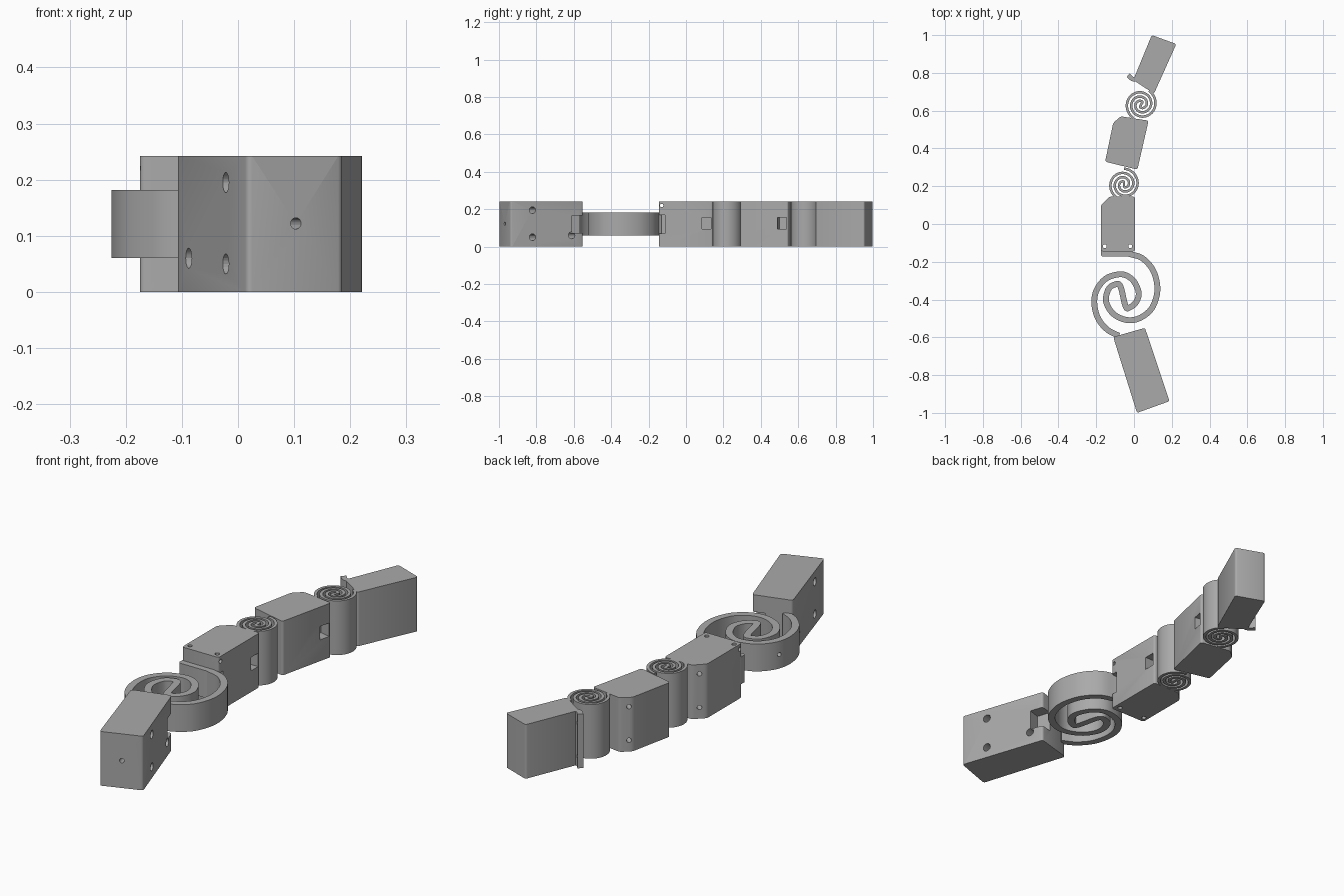
import bpy, bmesh
from math import sin, cos, pi, radians
from mathutils import Vector, Matrix

if "Cube" in bpy.data.objects:
    bpy.data.objects.remove(bpy.data.objects["Cube"], do_unlink=True)

H = 0.242            # full height of the blocks
LOW, HIGH = 0.06, 0.182   # height range of the large coil

grey = bpy.data.materials.new("mid_grey")
grey.use_nodes = True
grey.diffuse_color = (0.4, 0.4, 0.4, 1)
grey.node_tree.nodes["Principled BSDF"].inputs["Base Color"].default_value = (0.4, 0.4, 0.4, 1)


def make(name, bm, smooth=True):
    bmesh.ops.recalc_face_normals(bm, faces=bm.faces)
    mesh = bpy.data.meshes.new(name)
    bm.to_mesh(mesh)
    bm.free()
    mesh.materials.append(grey)
    obj = bpy.data.objects.new(name, mesh)
    bpy.context.collection.objects.link(obj)
    if smooth:
        shade(obj)
    return obj


def shade(obj):
    bpy.ops.object.select_all(action='DESELECT')
    obj.select_set(True)
    bpy.context.view_layer.objects.active = obj
    bpy.ops.object.shade_smooth_by_angle(angle=radians(35))


def block(name, outline, z0=0, z1=H, round_edge=0.01):
    """Extruded outline with softened vertical edges."""
    bm = bmesh.new()
    face = bm.faces.new([bm.verts.new((x, y, z0)) for x, y in outline])
    new = bmesh.ops.extrude_face_region(bm, geom=[face])["geom"]
    bmesh.ops.translate(bm, verts=[v for v in new if isinstance(v, bmesh.types.BMVert)],
                        vec=(0, 0, z1 - z0))
    upright = [e for e in bm.edges if abs(e.verts[0].co.z - e.verts[1].co.z) > 0.01]
    bmesh.ops.bevel(bm, geom=upright, offset=round_edge, segments=3, profile=0.5, affect='EDGES')
    return make(name, bm)


def smooth_path(points, steps=7):
    """Catmull-Rom curve through the points."""
    p = [Vector(q) for q in points]
    p = [2 * p[0] - p[1]] + p + [2 * p[-1] - p[-2]]
    path = []
    for a, b, c, d in zip(p, p[1:], p[2:], p[3:]):
        for i in range(steps):
            t = i / steps
            path.append(0.5 * (2 * b + (c - a) * t + (2 * a - 5 * b + 4 * c - d) * t * t
                               + (3 * b - a - 3 * c + d) * t ** 3))
    return path + [p[-2]]


def strip(name, path, width, z0=0, z1=H):
    """Upright band that follows a flat path."""
    bm = bmesh.new()
    rings = []
    for i, p in enumerate(path):
        along = (path[min(i + 1, len(path) - 1)] - path[max(i - 1, 0)]).normalized()
        side = Vector((-along.y, along.x)) * width / 2
        rings.append([bm.verts.new((q.x, q.y, z)) for q, z in
                      ((p + side, z0), (p - side, z0), (p - side, z1), (p + side, z1))])
    for r, s in zip(rings, rings[1:]):
        for k in range(4):
            n = (k + 1) % 4
            bm.faces.new((r[k], r[n], s[n], s[k]))
    bm.faces.new(rings[0])
    bm.faces.new(rings[-1])
    return make(name, bm)


def small_coil(name, cx, cy, start):
    """Two arms winding into an S at the centre."""
    n, turns = 110, 1.5
    arm = []
    for i in range(n + 1):
        t = i / n
        a = radians(start) - t * turns * 2 * pi
        arm.append(Vector((cos(a), sin(a))) * (0.083 - 0.069 * t))
    full = arm + [Vector((0, 0))] + [-v for v in reversed(arm)]
    return strip(name, [v + Vector((cx, cy)) for v in full], 0.013)


def cut(obj, bm):
    """Subtract a temporary solid from a part."""
    tool = make("cutter", bm, False)
    tool.hide_render = True
    mod = obj.modifiers.new("cut", 'BOOLEAN')
    mod.operation, mod.solver, mod.object = 'DIFFERENCE', 'EXACT', tool
    deps = bpy.context.evaluated_depsgraph_get()
    result = bpy.data.meshes.new_from_object(obj.evaluated_get(deps))
    obj.modifiers.clear()
    obj.data = result
    bpy.data.objects.remove(tool, do_unlink=True)
    shade(obj)


def drill(obj, at, direction, radius=0.01, length=0.6):
    bm = bmesh.new()
    turn = Vector(direction).to_track_quat('Z', 'Y').to_matrix().to_4x4()
    bmesh.ops.create_cone(bm, cap_ends=True, segments=20, radius1=radius, radius2=radius,
                          depth=length, matrix=Matrix.Translation(at) @ turn)
    cut(obj, bm)


def pocket(obj, at, size, angle):
    bm = bmesh.new()
    bmesh.ops.create_cube(bm, size=1, matrix=Matrix.Translation(at)
                          @ Matrix.Rotation(radians(angle), 4, 'Z') @ Matrix.Diagonal((*size, 1)))
    cut(obj, bm)


# Base block with side holes, end hole and corner pocket
base = block("base_block", [(0.016, -1.0), (0.188, -0.938), (0.058, -0.55), (-0.11, -0.598)])
across = (0.945, 0.325, 0)
for x, y, z in ((0.064, -0.85, 0.195), (0.064, -0.85, 0.05), (-0.004, -0.64, 0.06)):
    drill(base, (x, y, z), across, 0.018)
drill(base, (0.102, -0.965, 0.122), (-0.32, 0.95, 0), 0.01, 0.2)
pocket(base, (0.055, -0.58, 0.12), (0.09, 0.07, 0.092), 18)

# Second block with its lower tongue
lower = block("lower_block", [(-0.175, -0.145), (0.005, -0.145), (0.005, 0.145),
                              (-0.13, 0.145), (-0.175, 0.1)])
for x in (-0.155, -0.02):
    drill(lower, (x, -0.118, 0.12), (0, 0, 1))
drill(lower, (-0.08, -0.13, 0.22), (1, 0, 0), 0.009)
pocket(lower, (0, 0.11, 0.125), (0.08, 0.05, 0.06), 0)
pocket(lower, (0, -0.135, 0.12), (0.06, 0.045, 0.1), 0)
block("lower_tongue", [(-0.175, -0.172), (-0.02, -0.172), (-0.02, -0.13), (-0.175, -0.13)],
      LOW, HIGH)

# Third block
middle = block("middle_block", [(-0.153, 0.33), (0.018, 0.288), (0.077, 0.547),
                                (-0.07, 0.57), (-0.11, 0.535)])
pocket(middle, (0.06, 0.515, 0.125), (0.08, 0.05, 0.06), -13)

# End block with a curled lip
block("tip_block", [(-0.004, 0.762), (0.106, 0.69), (0.224, 0.953), (0.094, 1.0)])
lip = strip("tip_lip", smooth_path([(0.025, 0.765), (-0.008, 0.768), (-0.03, 0.788)]), 0.024)

# Paired holes through the chamfers and the lip
for z in (0.05, 0.2):
    drill(lower, (-0.153, 0.123, z), (-1, 1, 0), 0.01, 0.12)
    drill(middle, (-0.1, 0.545, z), (-1, 1, 0), 0.01, 0.12)
    drill(lip, (-0.018, 0.775, z), (0.4, 1, 0), 0.008, 0.1)

# Narrow coils between the upper blocks
small_coil("lower_small_coil", -0.053, 0.21, 90)
small_coil("upper_small_coil", 0.038, 0.633, 60)

# Large coil: in from the second block, through a straight bar, out to the base
inward = [(-0.03, -0.157), (0.045, -0.182), (0.103, -0.25), (0.124, -0.35), (0.095, -0.445),
          (0.03, -0.498), (-0.04, -0.508), (-0.11, -0.475), (-0.148, -0.41),
          (-0.135, -0.345), (-0.1, -0.32), (-0.072, -0.33)]
outward = [(-0.045, -0.435), (-0.025, -0.443), (0.01, -0.415), (0.025, -0.365), (0.0, -0.305),
           (-0.04, -0.273), (-0.085, -0.267), (-0.15, -0.29), (-0.198, -0.35),
           (-0.21, -0.42), (-0.19, -0.5), (-0.14, -0.56), (-0.08, -0.592)]
coil = strip("large_coil", smooth_path(inward + outward), 0.031, LOW, HIGH)
drill(coil, (-0.2, -0.36, 0.122), (-1, 0.5, 0), 0.009, 0.06)
